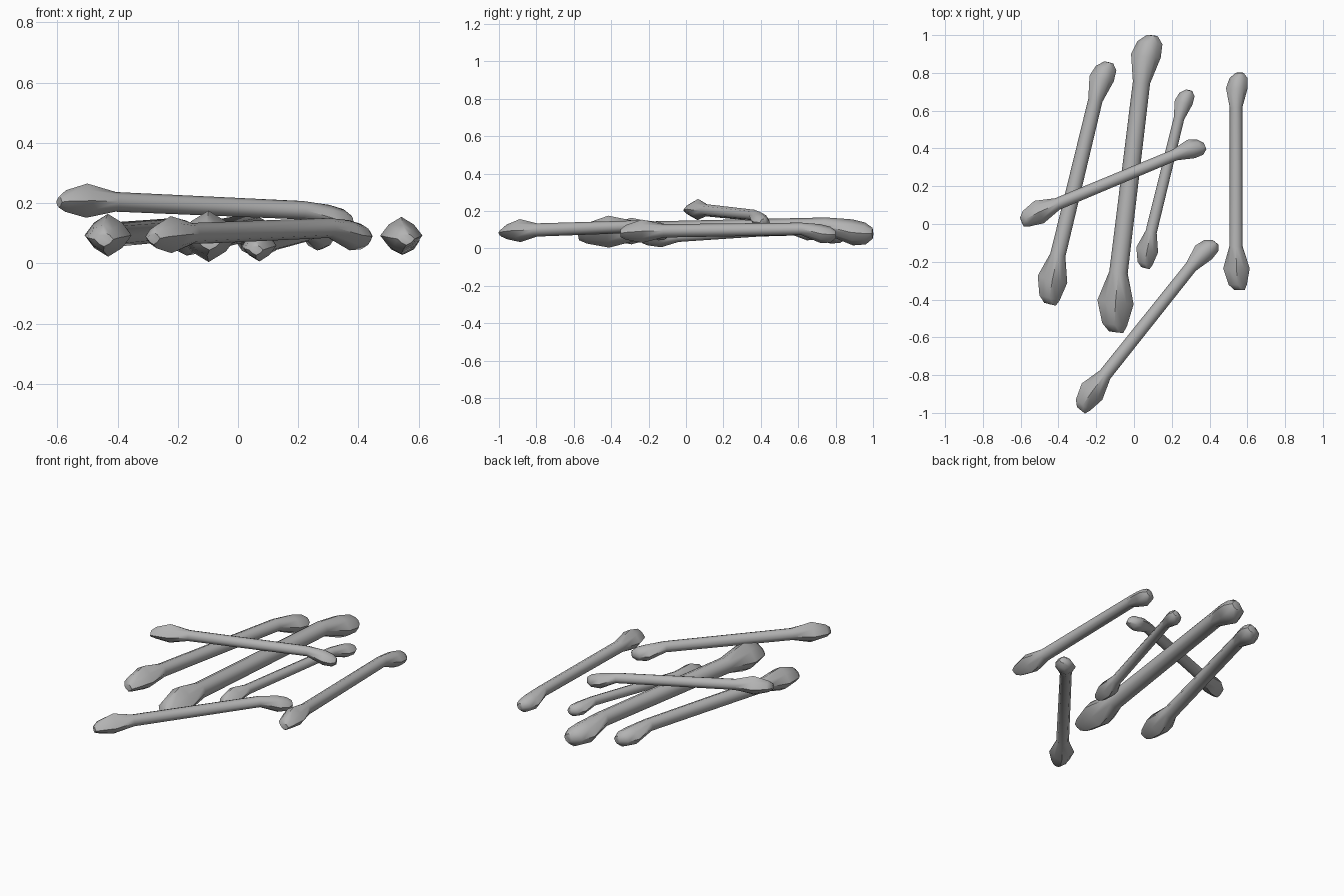
import bpy, bmesh, math
from mathutils import Vector, Matrix

cube = bpy.data.objects.get("Cube")
if cube:
    bpy.data.objects.remove(cube, do_unlink=True)

grey = bpy.data.materials.new("bone_grey")
grey.use_nodes = True
colour = (0.45, 0.45, 0.45, 1)
grey.diffuse_color = colour
grey.node_tree.nodes["Principled BSDF"].inputs["Base Color"].default_value = colour

SIDES = 8
# unit-length bone: along, sideways, lift, half width, half height, corner softness
RINGS = [
    (0.00, 0.016, -0.008, 0.024, 0.018, 0.85),
    (0.025, 0.008, -0.004, 0.042, 0.034, 0.85),
    (0.10, 0.002, 0.0, 0.061, 0.054, 0.84),
    (0.20, 0.0, 0.0, 0.031, 0.031, 1.0),
    (0.84, 0.0, -0.002, 0.029, 0.029, 1.0),
    (0.93, 0.004, -0.026, 0.050, 0.044, 0.9),
    (0.975, 0.012, -0.031, 0.042, 0.037, 0.9),
    (1.00, 0.017, -0.031, 0.018, 0.018, 0.9),
]


def make_bone(name, start, end):
    """Loft the rings into a bone and lay it from start to end."""
    bm = bmesh.new()
    loops = []
    for along, side, lift, rx, rz, soft in RINGS:
        loop = []
        for i in range(SIDES):
            a = math.tau * i / SIDES
            k = soft if i % 2 else 1
            loop.append(bm.verts.new((side + rx * k * math.cos(a), along,
                                      lift + rz * k * math.sin(a))))
        loops.append(loop)
    for low, high in zip(loops, loops[1:]):
        for i in range(SIDES):
            j = (i + 1) % SIDES
            bm.faces.new((low[i], low[j], high[j], high[i]))
    bm.faces.new(loops[0])
    bm.faces.new(loops[-1])
    bmesh.ops.recalc_face_normals(bm, faces=bm.faces)

    # local y follows the bone, local z stays upright
    start, end = Vector(start), Vector(end)
    length = (end - start).length
    y = (end - start).normalized()
    x = y.cross(Vector((0, 0, 1))).normalized()
    turn = Matrix((x, y, x.cross(y))).transposed().to_4x4()
    bm.transform(Matrix.Translation(start) @ turn @ Matrix.Scale(length, 4))

    mesh = bpy.data.meshes.new(name)
    bm.to_mesh(mesh)
    bm.free()
    mesh.materials.append(grey)
    obj = bpy.data.objects.new(name, mesh)
    bpy.context.collection.objects.link(obj)
    bpy.ops.object.select_all(action='DESELECT')
    obj.select_set(True)
    bpy.context.view_layer.objects.active = obj
    bpy.ops.object.shade_smooth_by_angle(angle=math.radians(50))


make_bone("large_bone", (-0.12, -0.57, 0.085), (0.07, 1.0, 0.13))
make_bone("right_bone", (-0.465, -0.42, 0.09), (-0.155, 0.86, 0.12))
make_bone("small_bone", (0.045, -0.23, 0.052), (0.275, 0.71, 0.115))
make_bone("left_bone", (0.54, -0.35, 0.09), (0.54, 0.8, 0.11))
make_bone("front_bone", (-0.295, -0.975, 0.092), (0.415, -0.085, 0.125))
make_bone("crossing_bone", (-0.60, 0.025, 0.212), (0.37, 0.43, 0.172))
